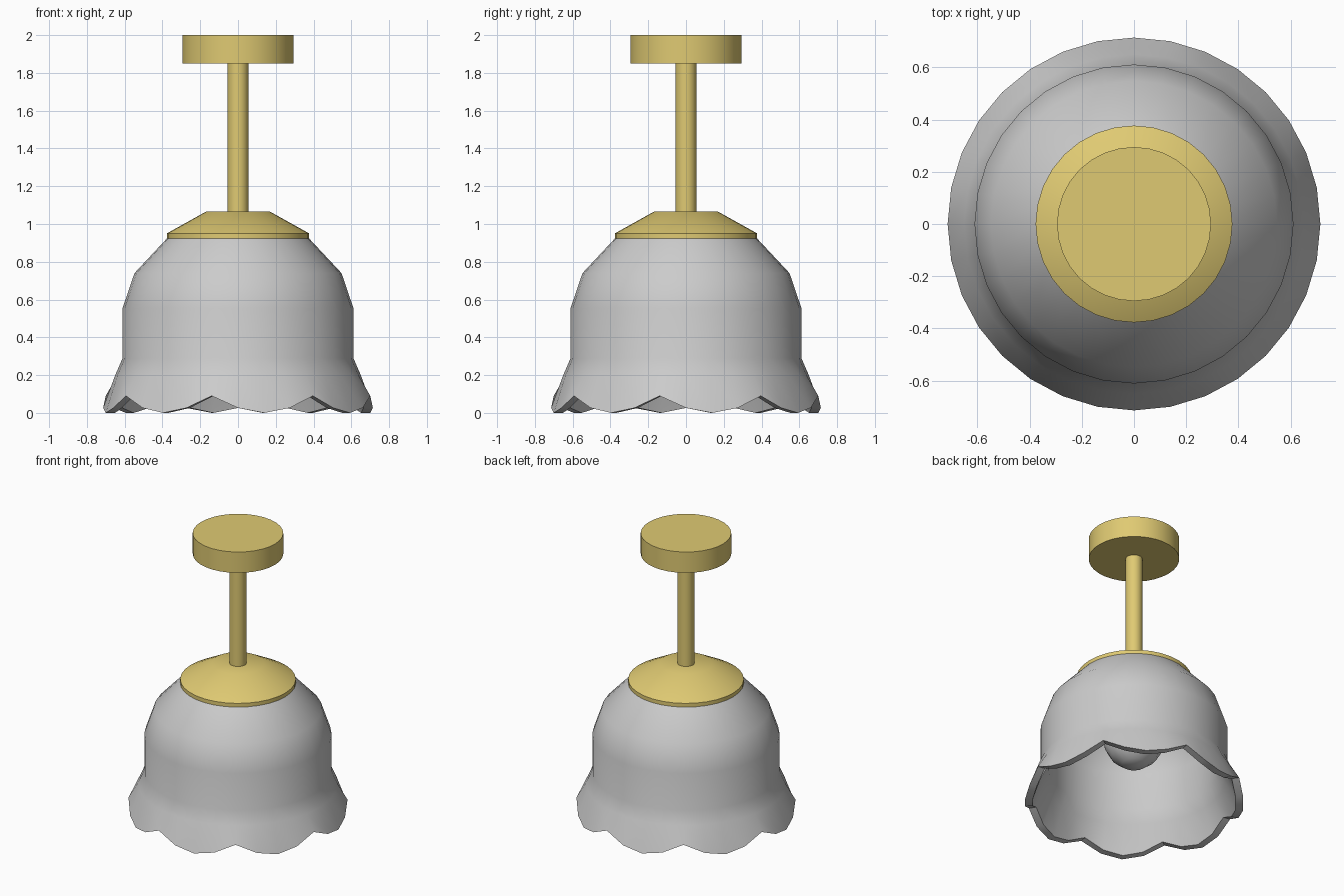
import bpy, bmesh
from math import sin, cos, pi, radians

if "Cube" in bpy.data.objects:
    bpy.data.objects.remove(bpy.data.objects["Cube"])

brass = bpy.data.materials.new("brass")
brass.diffuse_color = (0.74, 0.59, 0.17, 1)
brass.use_nodes = True
brass.node_tree.nodes["Principled BSDF"].inputs["Base Color"].default_value = brass.diffuse_color


def scallop(angle):
    """Height of the shade's lower rim: eight petals around the circle."""
    return 0.09 * (1 - abs(sin(4 * (angle + radians(11.25)))))


def lathe(name, profile, segments=32, material=None, scalloped=False):
    """Revolve (radius, z) points around z; rim points at z=0 may be scalloped."""
    bm = bmesh.new()
    rings = []
    for i in range(segments):
        a = 2 * pi * i / segments
        rings.append([bm.verts.new((r * cos(a), r * sin(a),
                                    z + (scallop(a) if scalloped and z == 0 else 0)))
                      for r, z in profile])
    for i in range(segments):
        p, q = rings[i], rings[(i + 1) % segments]
        for j in range(len(profile) - 1):
            bm.faces.new((p[j], q[j], q[j + 1], p[j + 1]))
    bmesh.ops.remove_doubles(bm, verts=bm.verts, dist=1e-5)
    bmesh.ops.recalc_face_normals(bm, faces=bm.faces)
    mesh = bpy.data.meshes.new(name)
    bm.to_mesh(mesh)
    bm.free()
    obj = bpy.data.objects.new(name, mesh)
    bpy.context.collection.objects.link(obj)
    if material:
        mesh.materials.append(material)
    bpy.ops.object.select_all(action='DESELECT')
    obj.select_set(True)
    bpy.context.view_layer.objects.active = obj
    bpy.ops.object.shade_smooth_by_angle(angle=radians(35))
    return obj


# Ceiling plate and hanging rod
lathe("ceiling_plate", [(0, 1.85), (0.295, 1.85), (0.295, 2.0), (0, 2.0)], material=brass)
lathe("rod", [(0, 1.04), (0.055, 1.04), (0.055, 1.86), (0, 1.86)], material=brass)

# Shallow cap on top of the shade
lathe("shade_cap", [(0, 0.92), (0.377, 0.92), (0.377, 0.95), (0.17, 1.065), (0, 1.065)],
      material=brass)

# Bell-shaped glass shade with a thick scalloped rim
outer = [(0.375, 0.925), (0.548, 0.74), (0.611, 0.555), (0.611, 0.29), (0.65, 0.2), (0.714, 0)]
inner = [(r - 0.05, z) for r, z in reversed(outer[1:])] + [(0.345, 0.885)]
lathe("glass_shade", [(0, 0.925)] + outer + inner + [(0, 0.885)], scalloped=True)

# Bulb hidden inside the shade
lathe("bulb", [(0, 0.29), (0.08, 0.305), (0.15, 0.36), (0.19, 0.43), (0.2, 0.5),
               (0.18, 0.59), (0.12, 0.68), (0.08, 0.75), (0.08, 0.89), (0, 0.89)], segments=16)
